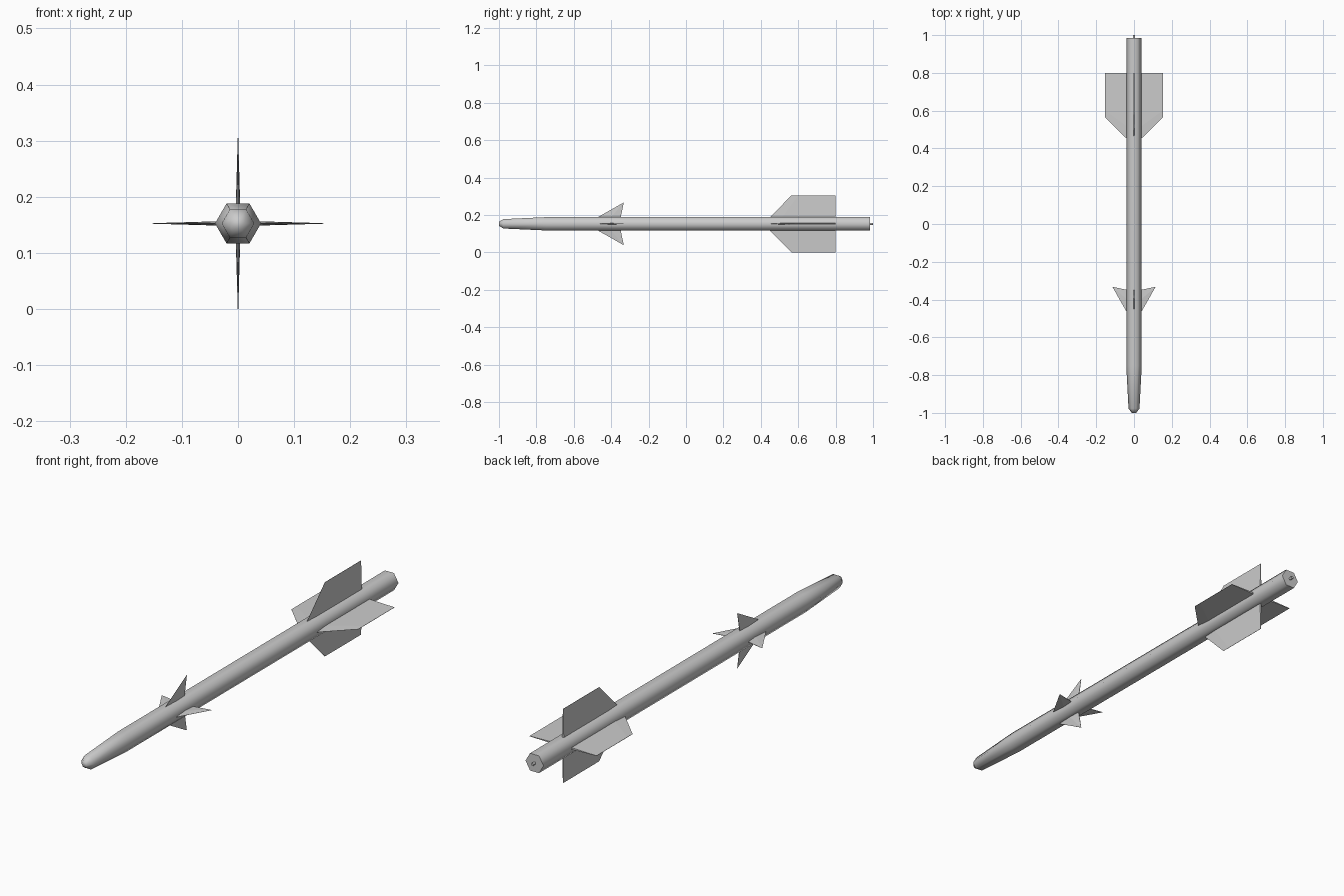
import bpy, bmesh, math
from mathutils import Matrix, Vector

if "Cube" in bpy.data.objects:
    bpy.data.objects.remove(bpy.data.objects["Cube"])

ZC = 0.1525   # height of the long axis


def finish(bm, name):
    bmesh.ops.remove_doubles(bm, verts=bm.verts, dist=1e-5)
    bmesh.ops.recalc_face_normals(bm, faces=bm.faces)
    me = bpy.data.meshes.new(name)
    bm.to_mesh(me)
    bm.free()
    ob = bpy.data.objects.new(name, me)
    ob.location.z = ZC
    bpy.context.collection.objects.link(ob)
    return ob


def loft(bm, rings):
    """Join equal-length rings of points and cap both ends."""
    vr = [[bm.verts.new(p) for p in r] for r in rings]
    n = len(vr[0])
    for a, b in zip(vr, vr[1:]):
        for i in range(n):
            j = (i + 1) % n
            bm.faces.new((a[i], a[j], b[j], b[i]))
    bm.faces.new(vr[0])
    bm.faces.new(vr[-1])


def tube(name, profile, sides=6):
    """Hexagonal lathe along y from (y, radius) pairs."""
    bm = bmesh.new()
    loft(bm, [[Vector((r * math.cos(k * math.tau / sides), y,
                       r * math.sin(k * math.tau / sides)))
               for k in range(sides)] for y, r in profile])
    ob = finish(bm, name)
    bpy.context.view_layer.objects.active = ob
    ob.select_set(True)
    bpy.ops.object.shade_smooth_by_angle(angle=math.radians(65))
    ob.select_set(False)


def fin_set(name, sections):
    """Four fins round the axis; each section is (radius, [(y, half thickness)])."""
    for k in range(4):
        turn = Matrix.Rotation(k * math.pi / 2, 3, 'Y')
        bm = bmesh.new()
        loft(bm, [[turn @ Vector((t, y, r)) for y, t in pts] +
                  [turn @ Vector((-t, y, r)) for y, t in reversed(pts)]
                  for r, pts in sections])
        finish(bm, f"{name}_{k + 1}")


# hexagonal body with tapered, blunt nose
tube("body", [(-1.0, 0.012), (-0.977, 0.029), (-0.75, 0.041), (0.985, 0.041)])

# small nozzle nub at the tail
tube("tail_nub", [(0.975, 0.006), (1.0, 0.006)])

# large tail fins: sharp leading edge, thinning to the tip
fin_set("tail_fin", [
    (0.03, [(0.443, 0.0003), (0.51, 0.004), (0.80, 0.004)]),
    (0.1525, [(0.565, 0.0002), (0.60, 0.0005), (0.80, 0.0005)]),
])

# small triangular control fins towards the nose
fin_set("front_fin", [
    (0.025, [(-0.49, 0.0003), (-0.41, 0.004), (-0.351, 0.0015)]),
    (0.113, [(-0.335, 0.0002), (-0.334, 0.0004), (-0.333, 0.0003)]),
])
